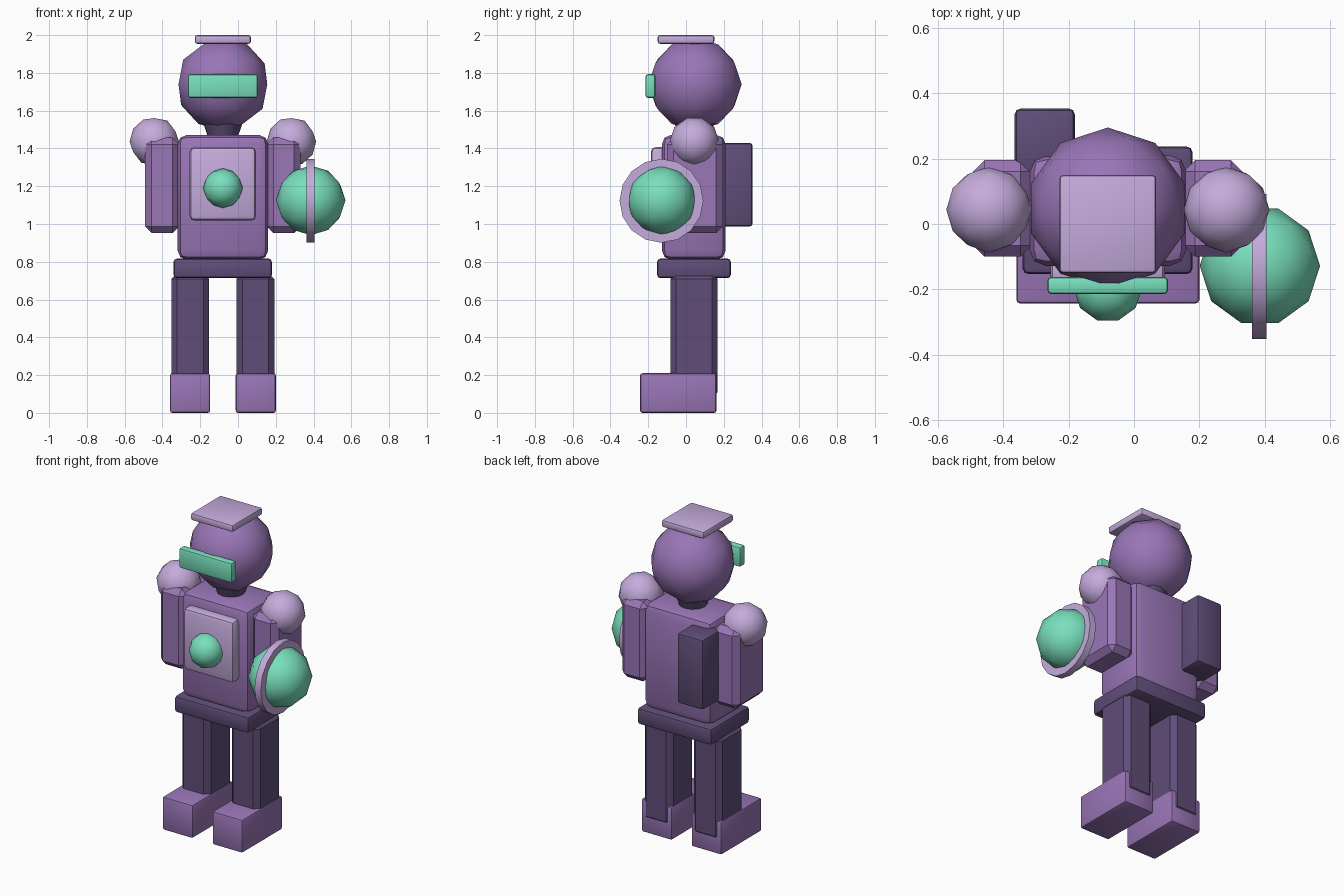
import bpy, math

if "Cube" in bpy.data.objects:
    bpy.data.objects.remove(bpy.data.objects["Cube"])


def material(name, rgb):
    m = bpy.data.materials.new(name)
    m.diffuse_color = (*rgb, 1)
    m.use_nodes = True
    m.node_tree.nodes["Principled BSDF"].inputs["Base Color"].default_value = m.diffuse_color
    return m


PURPLE = material("purple", (0.32, 0.18, 0.47))
LILAC = material("lilac", (0.56, 0.41, 0.72))
DARK = material("dark_purple", (0.115, 0.075, 0.19))
GREEN = material("mint_green", (0.19, 0.74, 0.51))
CX = -0.08  # middle line of the body


def finish(name, mat, angle=30):
    ob = bpy.context.object
    ob.name = name
    ob.data.materials.append(mat)
    bpy.ops.object.shade_smooth_by_angle(angle=math.radians(angle))
    return ob


def box(name, mat, x, y, z, bevel=0.012, segments=2):
    """Bevelled box from its (min, max) range on each axis."""
    bpy.ops.mesh.primitive_cube_add(size=1)
    ob = bpy.context.object
    ob.location = [(r[0] + r[1]) / 2 for r in (x, y, z)]
    ob.scale = [r[1] - r[0] for r in (x, y, z)]
    bpy.ops.object.transform_apply(location=False, rotation=False, scale=True)
    mod = ob.modifiers.new("bevel", "BEVEL")
    mod.width, mod.segments = bevel, segments
    bpy.ops.object.modifier_apply(modifier=mod.name)
    return finish(name, mat)


def ball(name, mat, loc, r, rot=(0, 0, 0)):
    bpy.ops.mesh.primitive_ico_sphere_add(subdivisions=2, radius=r, location=loc, rotation=rot)
    return finish(name, mat, 60)


def mirrored(r):
    return (2 * CX - r[1], 2 * CX - r[0])


# Legs, feet, arms and shoulders on both sides
Q = math.pi / 2
for side, flip in (("right", lambda r: r), ("left", mirrored)):
    box(side + "_foot", PURPLE, flip((-0.36, -0.148)), (-0.243, 0.161), (0, 0.21))
    box(side + "_leg", DARK, flip((-0.352, -0.153)), (-0.082, 0.167), (0.08, 0.74), 0.03, 1)
    box(side + "_arm", PURPLE, flip((-0.492, -0.312)), (-0.10, 0.195), (0.952, 1.457), 0.035, 1)
    sx = flip((-0.443, -0.443))[0]
    ball(side + "_shoulder", LILAC, (sx, 0.044, 1.436), 0.131, (0, Q, 0))

# Trunk
box("belt", DARK, (-0.341, 0.179), (-0.153, 0.237), (0.713, 0.817), 0.018)
box("torso", PURPLE, (-0.32, 0.16), (-0.128, 0.21), (0.81, 1.472), 0.05, 2)
box("chest_panel", LILAC, (-0.256, 0.095), (-0.186, -0.10), (1.018, 1.407), 0.025)
ball("chest_dome", GREEN, (CX, -0.195, 1.19), 0.105, (0, 0, Q))
box("side_pack", DARK, (-0.365, -0.181), (0.15, 0.353), (0.986, 1.43), 0.018)

# Head
bpy.ops.mesh.primitive_cone_add(vertices=12, radius1=0.075, radius2=0.11, depth=0.10,
                                location=(CX, 0.045, 1.50))
finish("neck", DARK, 40)
ball("head", PURPLE, (CX, 0.048, 1.74), 0.247)
box("visor", GREEN, (-0.265, 0.104), (-0.214, -0.162), (1.668, 1.793))
box("flat_cap", LILAC, (-0.228, 0.068), (-0.15, 0.15), (1.954, 2.0))

# Ringed globe held at the left arm
ball("globe", GREEN, (0.385, -0.128, 1.125), 0.184, (0, 0, Q))
bpy.ops.mesh.primitive_cylinder_add(vertices=16, radius=0.222, depth=0.043,
                                    location=(0.383, -0.13, 1.123), rotation=(0, Q, 0))
finish("globe_ring", LILAC)
